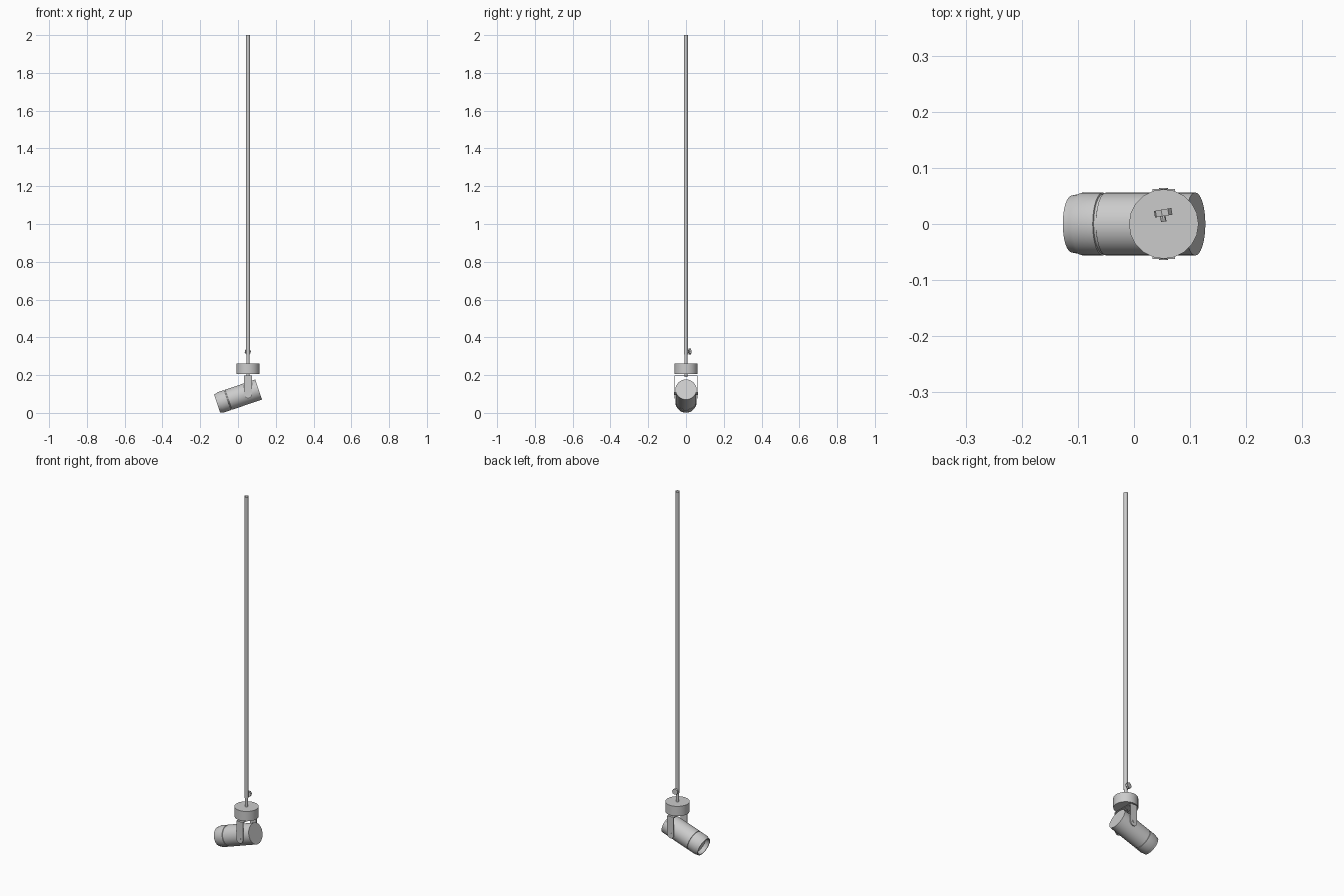
import bpy, bmesh, math
from mathutils import Matrix, Vector

if "Cube" in bpy.data.objects:
    bpy.data.objects.remove(bpy.data.objects["Cube"])

PX = 0.053          # x of the suspension rod
TILT = math.radians(18.8)


def finish(name, bm, smooth=True):
    bmesh.ops.recalc_face_normals(bm, faces=bm.faces)
    me = bpy.data.meshes.new(name)
    bm.to_mesh(me)
    bm.free()
    ob = bpy.data.objects.new(name, me)
    bpy.context.collection.objects.link(ob)
    if smooth:
        bpy.ops.object.select_all(action='DESELECT')
        ob.select_set(True)
        bpy.context.view_layer.objects.active = ob
        bpy.ops.object.shade_smooth_by_angle(angle=math.radians(35))
    return ob


def lathe(name, profile, origin, axis, sides, smooth=True):
    """Spin (radius, distance) points about an axis starting at origin."""
    bm = bmesh.new()
    verts = [bm.verts.new((r, 0, t)) for r, t in profile]
    edges = [bm.edges.new(p) for p in zip(verts, verts[1:])]
    bmesh.ops.spin(bm, geom=verts + edges, cent=(0, 0, 0), axis=(0, 0, 1),
                   angle=math.tau, steps=sides, use_duplicate=False)
    bmesh.ops.remove_doubles(bm, verts=bm.verts, dist=1e-5)
    rot = Vector((0, 0, 1)).rotation_difference(Vector(axis)).to_matrix().to_4x4()
    bm.transform(Matrix.Translation(origin) @ rot)
    return finish(name, bm, smooth)


def capped(r, length):
    return [(0, 0), (r, 0), (r, length), (0, length)]


UP = (0, 0, 1)

# Suspension: open outer tube, thinner inner rod, ceiling-style driver housing
lathe("outer_rod", [(0.011, 0), (0.011, 1.69)], (PX, 0, 0.31), UP, 16)
lathe("inner_rod", [(0.008, 0), (0.008, 0.15)], (PX, 0, 0.19), UP, 16)
lathe("round_housing", capped(0.062, 0.055), (PX, 0, 0.206), UP, 20)

# Clamping knob on the rod
knob_axis = Vector((-0.17, 1, 0)).normalized()
lathe("knob_stem", capped(0.005, 0.012), (PX, 0.004, 0.324), knob_axis, 8)
lathe("clamp_knob", capped(0.016, 0.012), (PX, 0.014, 0.324), knob_axis, 8, False)

# Lamp body with chamfered nose, groove and recessed lens
lamp_axis = Vector((math.cos(TILT), 0, math.sin(TILT)))
nose = Vector((-0.1105, 0, 0.049))
lathe("lamp_body", [
    (0.041, 0.022), (0.046, 0), (0.051, 0), (0.053, 0.012), (0.056, 0.02),
    (0.056, 0.058), (0.0535, 0.059), (0.0535, 0.063), (0.056, 0.064),
    (0.056, 0.232), (0, 0.232)], nose, lamp_axis, 32)
lathe("lens", [(0, 0.024), (0.02, 0.023), (0.041, 0.022)], nose, lamp_axis, 32)

# Yoke: top bridge and two round-ended side arms
T, HW, Y, TOP, PIV = 0.005, 0.02, 0.062, 0.199, 0.097
bm = bmesh.new()
bmesh.ops.create_cube(bm, size=1, matrix=Matrix.Translation((PX, 0, TOP - T / 2))
                      @ Matrix.Diagonal((2 * HW, 2 * Y, T, 1)))
for s in (-1, 1):
    outline = [(PX - HW, TOP), (PX + HW, TOP)]
    outline += [(PX + HW * math.cos(a), PIV - HW * math.sin(a))
                for a in (i * math.pi / 10 for i in range(11))]
    face = bm.faces.new([bm.verts.new((x, s * Y, z)) for x, z in outline])
    ext = bmesh.ops.extrude_face_region(bm, geom=[face], use_keep_orig=True)
    bmesh.ops.translate(bm, vec=(0, -s * T, 0),
                        verts=[g for g in ext["geom"] if isinstance(g, bmesh.types.BMVert)])
finish("yoke", bm)

# Pivot pins joining the yoke to the lamp
for side, s in (("left", 1), ("right", -1)):
    lathe("pivot_pin_" + side, capped(0.008, 0.016), (PX, s * 0.048, PIV + 0.006),
          (0, s, 0), 12)
